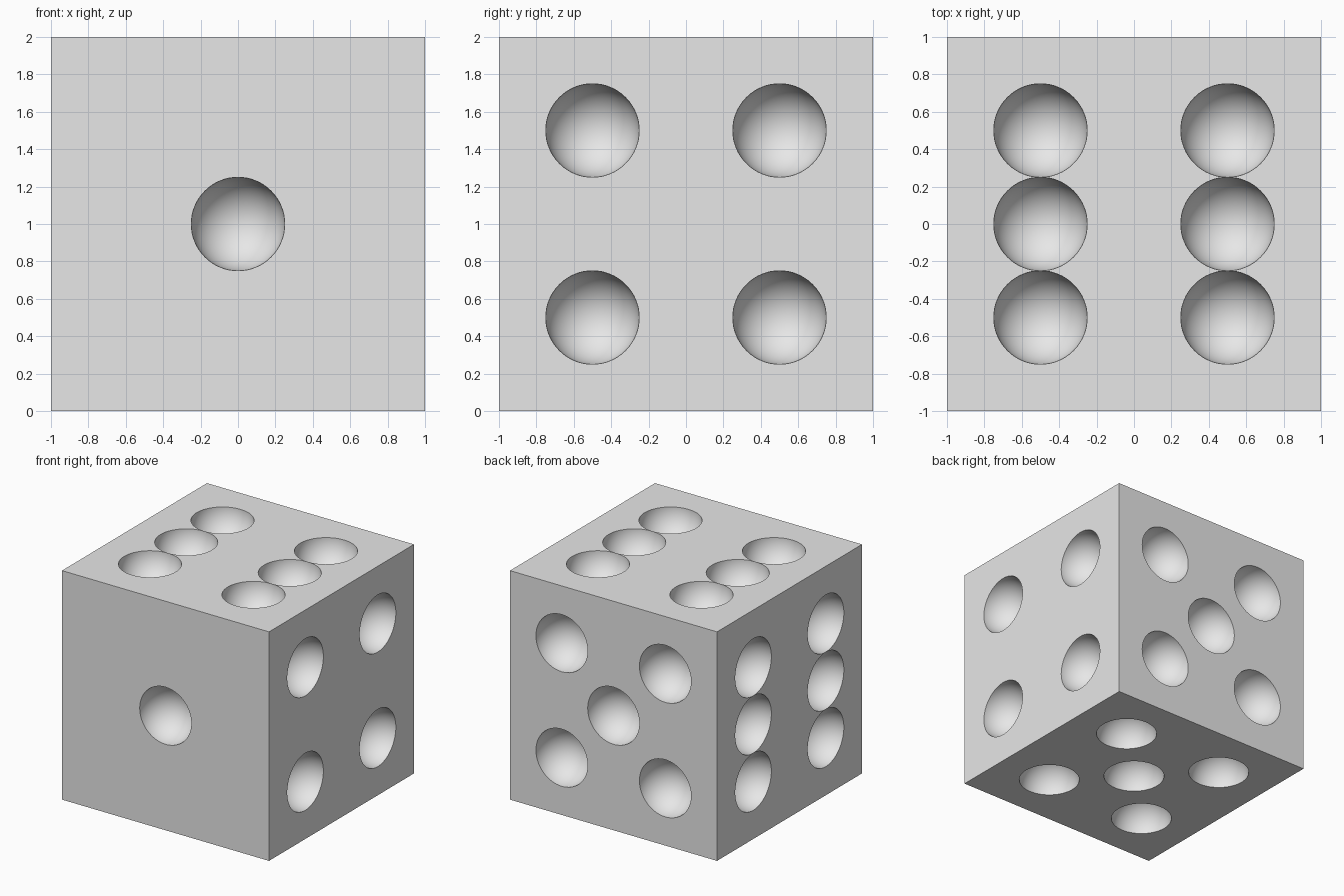
import bpy, bmesh, math
from mathutils import Vector, Matrix

default = bpy.data.objects.get("Cube")
if default:
    bpy.data.objects.remove(default, do_unlink=True)

# One plain light grey for the whole body
grey = bpy.data.materials.new("light_grey")
grey.use_nodes = True
grey.diffuse_color = (0.8, 0.8, 0.8, 1)
grey.node_tree.nodes["Principled BSDF"].inputs["Base Color"].default_value = (0.8, 0.8, 0.8, 1)


def make_object(name, bm):
    mesh = bpy.data.meshes.new(name)
    bm.to_mesh(mesh)
    bm.free()
    mesh.materials.append(grey)
    obj = bpy.data.objects.new(name, mesh)
    bpy.context.collection.objects.link(obj)
    return obj


# Sharp-edged cube body
bm = bmesh.new()
bmesh.ops.create_cube(bm, size=2, matrix=Matrix.Translation((0, 0, 1)))
body = make_object("dice_body", bm)

# Pip layouts on a face, as offsets along its two axes
HALF = 0.5
ONE = [(0, 0)]
FOUR = [(a, b) for a in (-HALF, HALF) for b in (-HALF, HALF)]
FIVE = FOUR + ONE
SIX = FOUR + [(-HALF, 0), (HALF, 0)]

X, Y, Z = Vector((1, 0, 0)), Vector((0, 1, 0)), Vector((0, 0, 1))
faces = [
    (-Y, X, Z, ONE),   # front
    (Y, X, Z, FIVE),   # back
    (X, Y, Z, FOUR),   # left side
    (-X, Y, Z, SIX),   # right side
    (Z, X, Y, SIX),    # top
    (-Z, X, Y, FIVE),  # bottom
]

# Spheres centred on the faces; an odd ring count keeps the equator off the face plane
bm = bmesh.new()
for normal, u, v, pips in faces:
    turn = normal.to_track_quat('Z', 'Y').to_matrix().to_4x4()
    for a, b in pips:
        place = Matrix.Translation(Z + normal + u * a + v * b)
        bmesh.ops.create_uvsphere(bm, u_segments=64, v_segments=33,
                                  radius=0.25, matrix=place @ turn)
cutter = make_object("pip_cutter", bm)
cutter.hide_render = True

# Scoop the hemispherical pips out of the body
cut = body.modifiers.new("pips", 'BOOLEAN')
cut.operation = 'DIFFERENCE'
cut.solver = 'EXACT'
cut.object = cutter
bpy.ops.object.select_all(action='DESELECT')
body.select_set(True)
bpy.context.view_layer.objects.active = body
bpy.ops.object.modifier_apply(modifier=cut.name)
bpy.data.objects.remove(cutter, do_unlink=True)
bpy.ops.object.shade_smooth_by_angle(angle=math.radians(30))
